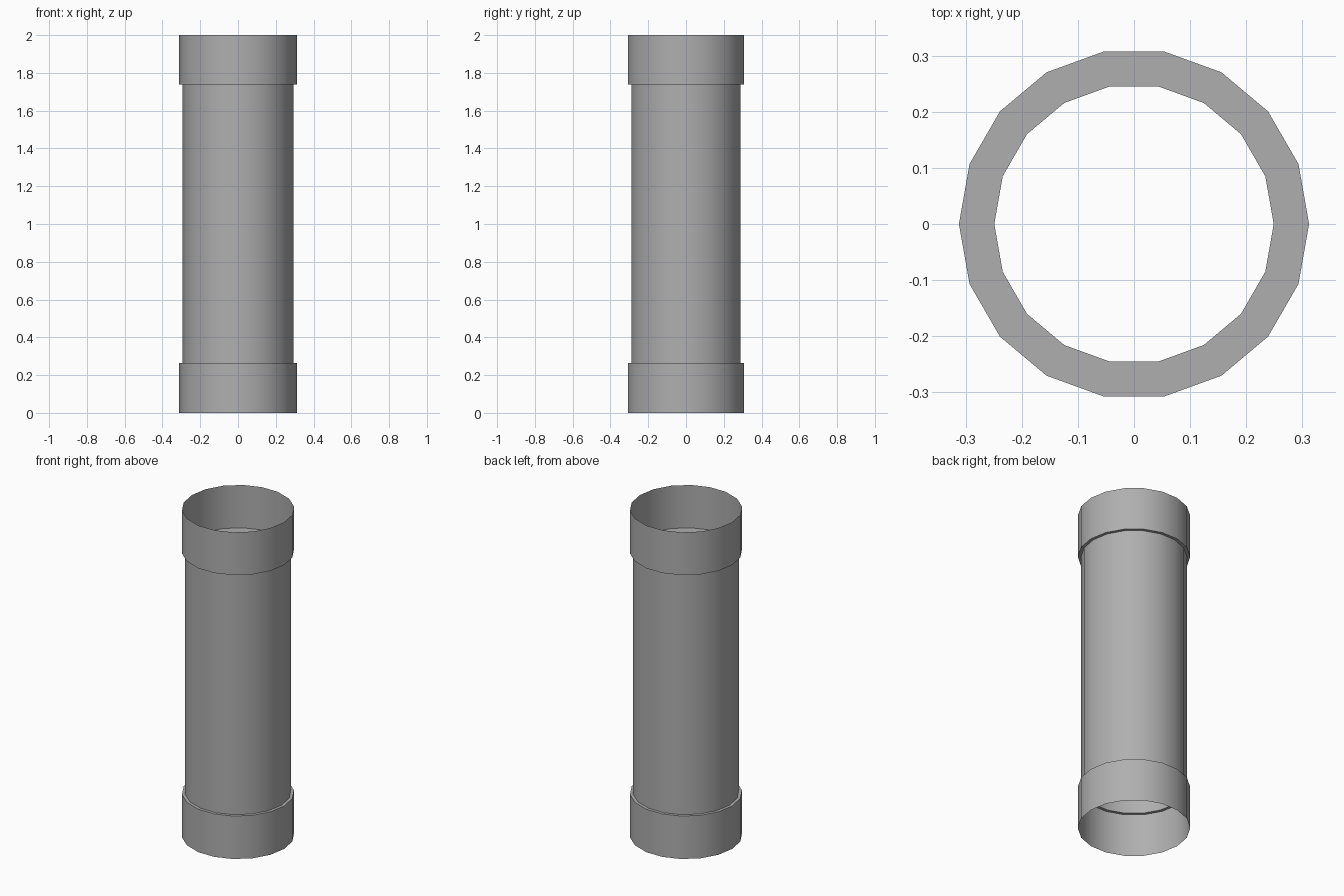
import bpy, bmesh, math

if "Cube" in bpy.data.objects:
    bpy.data.objects.remove(bpy.data.objects["Cube"])

SIDES = 18
R_COLLAR, R_TUBE, R_BORE = 0.312, 0.294, 0.249
LOW, HIGH, TOP = 0.263, 1.738, 2.0


def lathe(name, profile):
    """Spin an open (radius, z) profile into a thin-walled ring."""
    bm = bmesh.new()
    rings = []
    for r, z in profile:
        rings.append([bm.verts.new((r * math.cos(2 * math.pi * i / SIDES),
                                    r * math.sin(2 * math.pi * i / SIDES), z))
                      for i in range(SIDES)])
    for a, b in zip(rings, rings[1:]):
        for i in range(SIDES):
            j = (i + 1) % SIDES
            bm.faces.new((a[i], a[j], b[j], b[i]))
    mesh = bpy.data.meshes.new(name)
    bm.to_mesh(mesh)
    bm.free()
    obj = bpy.data.objects.new(name, mesh)
    bpy.context.collection.objects.link(obj)
    bpy.ops.object.select_all(action='DESELECT')
    obj.select_set(True)
    bpy.context.view_layer.objects.active = obj
    bpy.ops.object.shade_smooth_by_angle(angle=math.radians(30))
    obj.data.materials.append(dark_grey)
    return obj


# Darker grey metal
dark_grey = bpy.data.materials.new("dark_grey")
dark_grey.diffuse_color = (0.43, 0.43, 0.43, 1)
dark_grey.use_nodes = True
dark_grey.node_tree.nodes["Principled BSDF"].inputs["Base Color"].default_value = dark_grey.diffuse_color

# Main tube between the collars
lathe("pipe_tube", [(R_TUBE, LOW), (R_TUBE, HIGH)])

# Wider open collars with a small step onto the tube
lathe("bottom_collar", [(R_COLLAR, 0), (R_COLLAR, LOW), (R_TUBE, LOW)])
lathe("top_collar", [(R_TUBE, HIGH), (R_COLLAR, HIGH), (R_COLLAR, TOP)])

# Inner ledge seen down the top opening
lathe("inner_ledge", [(R_TUBE, HIGH), (R_BORE, HIGH)])
